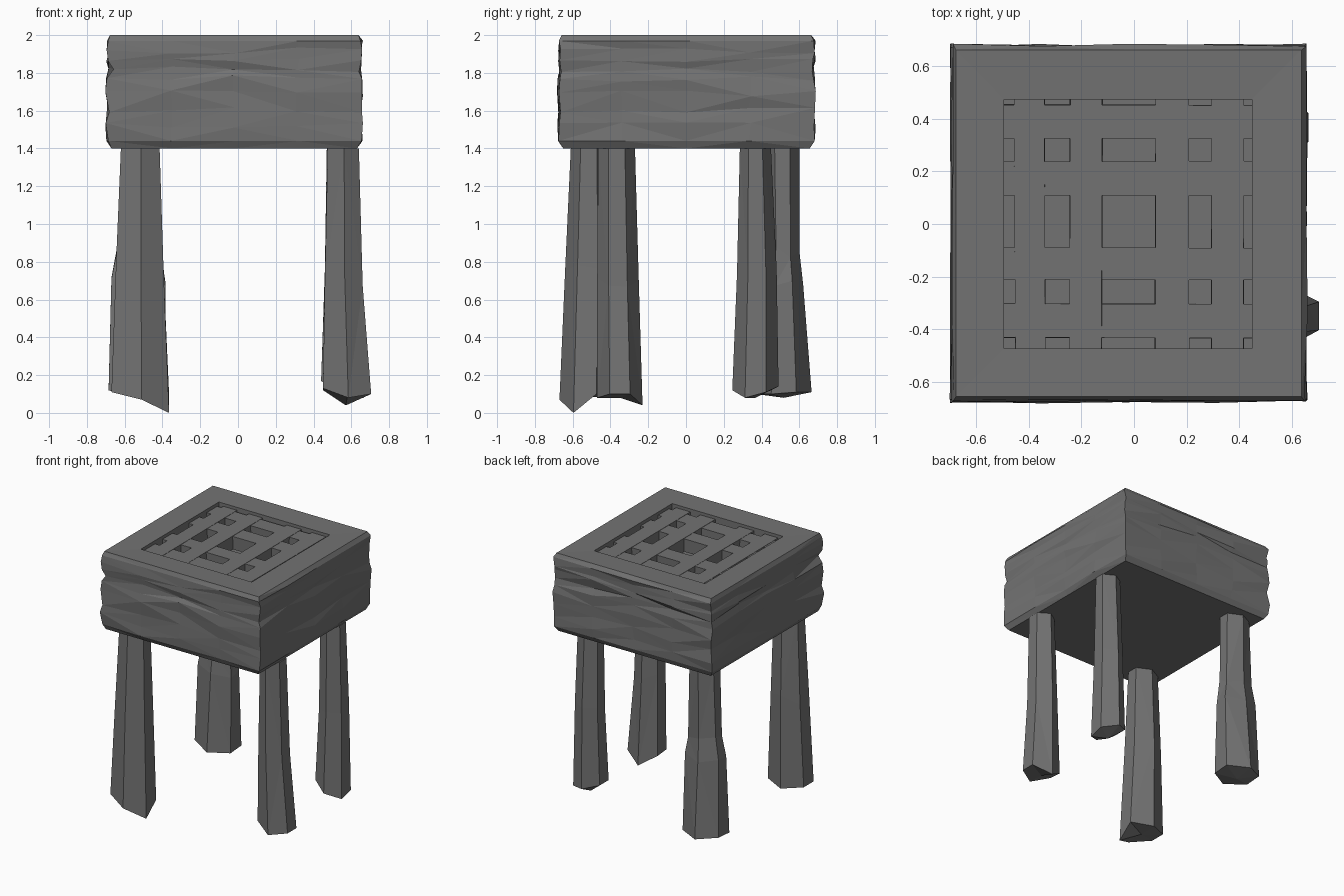
import bpy, bmesh, random
from mathutils import Vector

if "Cube" in bpy.data.objects:
    bpy.data.objects.remove(bpy.data.objects["Cube"])

random.seed(4)
dark = bpy.data.materials.new("dark_wood")
dark.diffuse_color = (.17, .17, .17, 1)
dark.use_nodes = True
dark.node_tree.nodes["Principled BSDF"].inputs["Base Color"].default_value = dark.diffuse_color


def finish(bm, name):
    bmesh.ops.recalc_face_normals(bm, faces=bm.faces[:])
    mesh = bpy.data.meshes.new(name)
    bm.to_mesh(mesh)
    bm.free()
    mesh.materials.append(dark)
    obj = bpy.data.objects.new(name, mesh)
    bpy.context.collection.objects.link(obj)
    return obj


def bridge(bm, a, b, triangles=True):
    n = len(a)
    for i in range(n):
        j = (i + 1) % n
        if not triangles:
            bm.faces.new((a[i], a[j], b[j], b[i]))
        elif random.random() < .5:
            bm.faces.new((a[i], a[j], b[j]))
            bm.faces.new((a[i], b[j], b[i]))
        else:
            bm.faces.new((a[i], a[j], b[i]))
            bm.faces.new((a[j], b[j], b[i]))


def rect_loop(x0, x1, y0, y1, n=4):
    corners = [Vector((x0, y0)), Vector((x1, y0)), Vector((x1, y1)), Vector((x0, y1))]
    return [corners[k].lerp(corners[(k + 1) % 4], i / n) for k in range(4) for i in range(n)]


# Roughly hewn box with a framed square opening in its top
def rough_box():
    bm = bmesh.new()
    levels = [(1.40, .030), (1.44, .006), (1.52, .006), (1.60, .010), (1.69, .004),
              (1.77, .008), (1.82, .014), (1.87, .006), (1.92, .010), (1.97, .005), (2.0, .022)]
    rings = []
    for k, (z, inset) in enumerate(levels):
        ring = []
        end = k in (0, len(levels) - 1)
        for p in rect_loop(-.70 + inset, .66 - inset, -.68 + inset, .685 - inset):
            jit = 0 if end else .008
            dz = 0 if end or k in (1, 9) else random.uniform(-.018, .018)
            ring.append(bm.verts.new((p.x + random.uniform(-jit, jit),
                                      p.y + random.uniform(-jit, jit), z + dz)))
        if k == 6:  # deeper split at the front left corner
            ring[0].co.x += .02
        rings.append(ring)
    for a, b in zip(rings, rings[1:]):
        bridge(bm, a, b)
    bm.faces.new(rings[0])
    # frame surface, then the inner walls and floor of the well
    opening = rect_loop(-.495, .45, -.475, .475)
    lip = [bm.verts.new((p.x, p.y, 1.995)) for p in opening]
    floor = [bm.verts.new((p.x, p.y, 1.80)) for p in opening]
    bridge(bm, rings[-1], lip, False)
    bridge(bm, lip, floor, False)
    bm.faces.new(floor)
    return finish(bm, "box")


# Crossed slats lying just below the frame
def slat(name, x0, x1, y0, y1, z0, z1):
    bm = bmesh.new()
    bmesh.ops.create_cube(bm, size=1)
    for v in bm.verts:
        v.co = ((x0 + x1) / 2 + v.co.x * (x1 - x0) + random.uniform(-.003, .003),
                (y0 + y1) / 2 + v.co.y * (y1 - y0) + random.uniform(-.003, .003),
                (z0 + z1) / 2 + v.co.z * (z1 - z0))
    finish(bm, name)


# Six-sided hewn leg; each ring is z, x0, x1, y0, y1; foot gives the uneven bottom heights
def leg(name, rings, foot):
    shape = [(-1, -.45), (.05, -1), (1, -.45), (1, .45), (-.05, 1), (-1, .45)]
    bm = bmesh.new()
    loops = []
    for k, (z, x0, x1, y0, y1) in enumerate(rings):
        cx, cy, hx, hy = (x0 + x1) / 2, (y0 + y1) / 2, (x1 - x0) / 2, (y1 - y0) / 2
        loops.append([bm.verts.new((cx + sx * hx, cy + sy * hy, foot[i] if k == 0 else
                                    z + (0 if z == 1.4 else random.uniform(-.05, .05))))
                      for i, (sx, sy) in enumerate(shape)])
    for a, b in zip(loops, loops[1:]):
        bridge(bm, a, b)
    bm.faces.new(loops[-1])
    _, x0, x1, y0, y1 = rings[0]
    sole = bm.verts.new(((x0 + x1) / 2, (y0 + y1) / 2, .08))
    for i in range(6):
        bm.faces.new((loops[0][i], loops[0][(i + 1) % 6], sole))
    finish(bm, name)


rough_box()

for i, (a, b) in enumerate([(-.455, -.34), (-.245, -.12), (.08, .208), (.295, .42)]):
    slat(f"long_slat_{i + 1}", a, b, -.478, .478, 1.87, 1.972)
for i, (a, b) in enumerate([(-.435, -.303), (-.212, -.09), (.11, .237), (.328, .455)]):
    slat(f"cross_slat_{i + 1}", -.498, .453, a, b, 1.87, 1.97)

leg("front_left_leg",
    [(.1, -.67, -.365, -.67, -.40), (.76, -.645, -.395, -.64, -.40),
     (1.4, -.62, -.415, -.61, -.42)],
    [.11, .07, .0, .10, .09, .11])
leg("back_left_leg",
    [(.1, -.685, -.38, .37, .665), (.72, -.67, -.385, .41, .62),
     (.84, -.64, -.405, .43, .60), (1.4, -.62, -.415, .42, .60)],
    [.12, .10, .10, .11, .11, .13])
leg("front_right_leg",
    [(.1, .45, .705, -.47, -.23), (.70, .46, .66, -.47, -.25), (1.4, .475, .64, -.465, -.27)],
    [.13, .08, .10, .10, .04, .12])
leg("back_right_leg",
    [(.1, .44, .665, .245, .49), (.75, .46, .65, .27, .48), (1.4, .47, .635, .285, .45)],
    [.17, .12, .08, .11, .14, .17])
